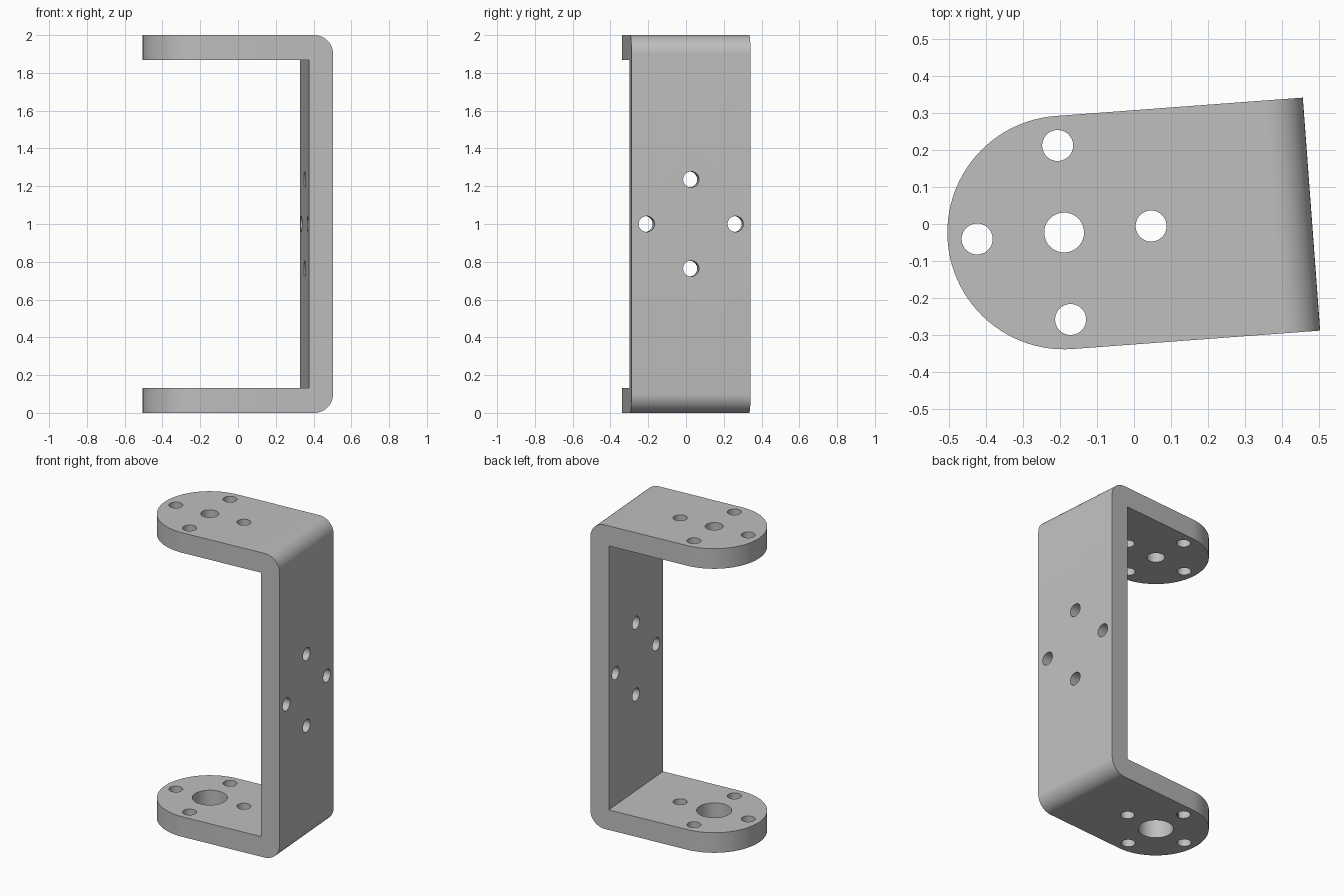
import bpy, bmesh, math
from mathutils import Matrix, Vector

cube = bpy.data.objects.get("Cube")
if cube:
    bpy.data.objects.remove(cube, do_unlink=True)

HEIGHT = 2.0
RADIUS = 0.316        # rounded flange end, half the strap width
REACH = 0.671         # pivot centre to the outer wall face
FLANGE = 0.132        # flange thickness
WALL = 0.128          # wall thickness
BEND = 0.1            # outer bend radius
HOLE = 0.042          # bolt hole radius
BOLT_CIRCLE = 0.236


def arc(cx, cy, r, start, end, steps):
    angles = [math.radians(start + (end - start) * i / steps) for i in range(steps + 1)]
    return [(cx + r * math.cos(a), cy + r * math.sin(a)) for a in angles]


def prism(name, points, offset):
    """Extrude a closed outline of 3D points along offset."""
    bm = bmesh.new()
    face = bm.faces.new([bm.verts.new(p) for p in points])
    new = bmesh.ops.extrude_face_region(bm, geom=[face])["geom"]
    bmesh.ops.translate(bm, vec=Vector(offset),
                        verts=[v for v in new if isinstance(v, bmesh.types.BMVert)])
    bmesh.ops.recalc_face_normals(bm, faces=bm.faces)
    mesh = bpy.data.meshes.new(name)
    bm.to_mesh(mesh)
    bm.free()
    obj = bpy.data.objects.new(name, mesh)
    bpy.context.collection.objects.link(obj)
    return obj


def cut(target, cutter, operation):
    """Apply a boolean and remove its cutter."""
    cutter.hide_render = True
    bpy.context.view_layer.objects.active = target
    mod = target.modifiers.new("cut", 'BOOLEAN')
    mod.operation = operation
    mod.solver = 'EXACT'
    mod.object = cutter
    bpy.ops.object.modifier_apply(modifier=mod.name)
    bpy.data.objects.remove(cutter, do_unlink=True)


def drill_down(x, y, z, r):
    ring = arc(x, y, r, 0, 360, 32)[:-1]
    cut(bracket, prism("drill", [(px, py, z - 0.3) for px, py in ring], (0, 0, 0.6)), 'DIFFERENCE')


def drill_wall(y, z):
    ring = arc(y, z, HOLE, 0, 360, 32)[:-1]
    cut(bracket, prism("drill", [(REACH - 0.3, py, pz) for py, pz in ring], (0.6, 0, 0)), 'DIFFERENCE')


# C-shaped strap with rounded outer bends, built around the pivot axis
outline = [(-RADIUS - 0.1, 0)]
outline += arc(REACH - BEND, BEND, BEND, -90, 0, 12)
outline += arc(REACH - BEND, HEIGHT - BEND, BEND, 0, 90, 12)
outline += [(-RADIUS - 0.1, HEIGHT), (-RADIUS - 0.1, HEIGHT - FLANGE),
            (REACH - WALL, HEIGHT - FLANGE), (REACH - WALL, FLANGE),
            (-RADIUS - 0.1, FLANGE)]
bracket = prism("bracket", [(x, -0.5, z) for x, z in outline], (0, 1, 0))

# Trim the strap to its width and round the flange ends
plan = arc(0, 0, RADIUS, 90, 270, 48) + [(REACH + 0.2, -RADIUS), (REACH + 0.2, RADIUS)]
cut(bracket, prism("plan", [(x, y, -0.2) for x, y in plan], (0, 0, HEIGHT + 0.4)), 'INTERSECT')

# Pivot holes: small above, large below
drill_down(0, 0, HEIGHT, 0.054)
drill_down(0, 0, 0, 0.105)

# Four bolt holes on each flange and on the wall
for dx, dy in ((1, 0), (-1, 0), (0, 1), (0, -1)):
    a, b = dx * BOLT_CIRCLE, dy * BOLT_CIRCLE
    for z in (0, HEIGHT):
        drill_down(a, b, z, HOLE)
    drill_wall(a, HEIGHT / 2 + b)

# Turn the bracket slightly and place it
bracket.data.transform(Matrix.Translation((-0.189, -0.023, 0)) @ Matrix.Rotation(math.radians(4.25), 4, 'Z'))

# Plain grey metal
grey = bpy.data.materials.new("grey metal")
grey.use_nodes = True
colour = (0.52, 0.52, 0.52, 1)
grey.diffuse_color = colour
grey.node_tree.nodes["Principled BSDF"].inputs["Base Color"].default_value = colour
bracket.data.materials.clear()
bracket.data.materials.append(grey)

bpy.ops.object.select_all(action='DESELECT')
bracket.select_set(True)
bpy.context.view_layer.objects.active = bracket
bpy.ops.object.shade_smooth_by_angle(angle=math.radians(30))
